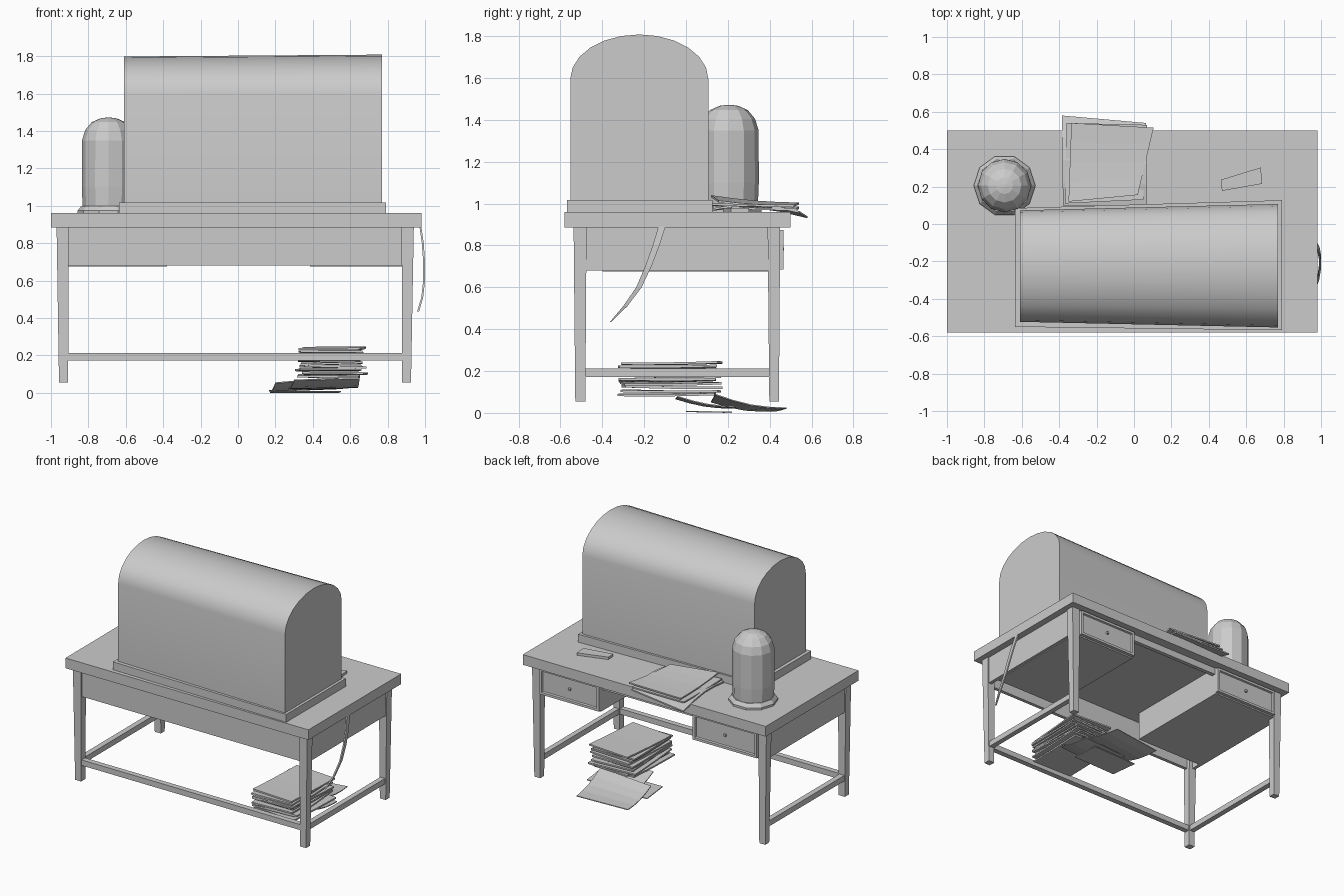
import bpy, bmesh, math, random
from mathutils import Vector

if "Cube" in bpy.data.objects:
    bpy.data.objects.remove(bpy.data.objects["Cube"])

random.seed(4)


def finish(bm, name, smooth=False):
    bmesh.ops.recalc_face_normals(bm, faces=bm.faces)
    me = bpy.data.meshes.new(name)
    bm.to_mesh(me)
    bm.free()
    ob = bpy.data.objects.new(name, me)
    bpy.context.collection.objects.link(ob)
    if smooth:
        bpy.ops.object.select_all(action='DESELECT')
        ob.select_set(True)
        bpy.context.view_layer.objects.active = ob
        bpy.ops.object.shade_smooth_by_angle(angle=math.radians(28))
    return ob


def loft(name, rings, smooth=False):
    """Closed solid through matching rings of points."""
    bm = bmesh.new()
    vs = [[bm.verts.new(p) for p in r] for r in rings]
    n = len(rings[0])
    for a, b in zip(vs, vs[1:]):
        for i in range(n):
            bm.faces.new((a[i], a[(i + 1) % n], b[(i + 1) % n], b[i]))
    bm.faces.new(vs[0])
    bm.faces.new(vs[-1])
    return finish(bm, name, smooth)


def rect(x0, x1, y0, y1, z):
    return [(x0, y0, z), (x1, y0, z), (x1, y1, z), (x0, y1, z)]


def box(name, x0, x1, y0, y1, z0, z1):
    return loft(name, [rect(x0, x1, y0, y1, z0), rect(x0, x1, y0, y1, z1)])


def sheet(name, corners, thick=0.006, sag=0.0, n=4):
    """Thin bent paper spanning four corners (x, y, z)."""
    a, b, c, d = [Vector(p) for p in corners]
    rings = []
    for i in range(n + 1):
        t = i / n
        p, q = a.lerp(d, t), b.lerp(c, t)
        drop = Vector((0, 0, -sag * math.sin(math.pi * t)))
        up = Vector((0, 0, thick))
        rings.append([p + drop, q + drop, q + drop + up, p + drop + up])
    return loft(name, rings)


# Table top
box("table_top", -1.0, 0.98, -0.58, 0.50, 0.885, 0.96)

# Tapered legs
for sx, (tx0, tx1, bx0, bx1) in (("left", (-0.97, -0.905, -0.957, -0.908)),
                                 ("right", (0.875, 0.94, 0.877, 0.925))):
    for sy, y0, y1 in (("front", -0.537, -0.475), ("back", 0.39, 0.45)):
        loft(f"{sy}_{sx}_leg", [rect(bx0, bx1, y0 + .008, y1 - .006, 0.055),
                                rect(tx0, tx1, y0, y1, 0.89)])

# Stretchers: both ends and the front
box("front_stretcher", -0.92, 0.89, -0.525, -0.485, 0.172, 0.213)
box("left_stretcher", -0.955, -0.915, -0.48, 0.40, 0.172, 0.213)
box("right_stretcher", 0.882, 0.92, -0.48, 0.40, 0.172, 0.213)

# Aprons
box("front_apron", -0.92, 0.89, -0.525, -0.50, 0.68, 0.89)
box("left_apron", -0.96, -0.935, -0.48, 0.40, 0.68, 0.89)
box("right_apron", 0.905, 0.93, -0.48, 0.40, 0.68, 0.89)
box("kneehole_rail", -0.40, 0.40, 0.40, 0.43, 0.835, 0.89)

# Drawer boxes, framed fronts and knobs
for side, x0, x1 in (("left", -0.94, -0.38), ("right", 0.385, 0.91)):
    box(f"{side}_drawer_box", x0, x1, -0.40, 0.44, 0.675, 0.89)
    f0, f1 = max(x0 + .035, -0.9), min(x1 - .01, 0.87)
    if side == "left":
        f1 = x1
    else:
        f0 = x0
    bm = bmesh.new()
    bmesh.ops.create_cube(bm, size=1)
    for v in bm.verts:
        v.co = Vector(((f0 + f1) / 2 + v.co.x * (f1 - f0),
                       0.45 + v.co.y * 0.03, 0.78 + v.co.z * 0.19))
    bm.faces.ensure_lookup_table()
    bm.normal_update()
    face = max(bm.faces, key=lambda f: f.normal.y)
    bmesh.ops.inset_region(bm, faces=[face], thickness=0.025)
    bmesh.ops.inset_region(bm, faces=[face], thickness=0.006, depth=-0.012)
    finish(bm, f"{side}_drawer_front")
    m = (f0 + f1) / 2
    box(f"{side}_drawer_knob", m - .008, m + .008, 0.45, 0.468, 0.775, 0.791)

# Plinth under the big case (slightly out of square)
plinth = [(-0.635, -0.55), (0.79, -0.568), (0.79, 0.127), (-0.635, 0.085)]
loft("case_plinth", [[(x, y, z) for x, y in plinth] for z in (0.955, 1.018)])


# Barrel-topped case
def arch(x, yc, hw, rise):
    pts = [(x, yc - hw, 1.01)]
    for i in range(13):
        a = math.pi * (1 - i / 12)
        pts.append((x, yc + hw * math.cos(a), 1.595 + rise * math.sin(a)))
    return pts + [(x, yc + hw, 1.01)]


loft("barrel_case", [arch(-0.61, -0.225, 0.298, 0.203),
                     arch(0.77, -0.223, 0.33, 0.213)], smooth=True)

# Domed jar on its foot ring
def lathe(name, cx, cy, profile, sides):
    return loft(name, [[(cx + r * math.cos(2 * math.pi * i / sides),
                         cy + r * math.sin(2 * math.pi * i / sides), z)
                        for i in range(sides)] for r, z in profile])


lathe("jar_foot", -0.692, 0.205, [(0.165, 0.955), (0.165, 0.975), (0.145, 1.0)], 10)
lathe("jar_dome", -0.692, 0.205,
      [(0.138, 0.98), (0.143, 1.10), (0.142, 1.35), (0.125, 1.405),
       (0.09, 1.447), (0.045, 1.467), (0.008, 1.472)], 12)

# Small card on the table
loft("small_card", [[(x, y, z) for x, y in ((0.465, 0.237), (0.47, 0.177),
                                           (0.685, 0.215), (0.678, 0.302))]
                    for z in (0.958, 0.978)])

# Loose papers on the table, the lowest drooping over the edge
sheet("table_paper_1", [(-0.38, 0.10, 0.963), (0.07, 0.10, 0.963),
                        (0.065, 0.54, 0.955), (-0.385, 0.58, 0.93)], 0.01, -0.03)
sheet("table_paper_2", [(-0.37, 0.11, 0.985), (0.05, 0.13, 0.98),
                        (0.07, 0.53, 0.968), (-0.36, 0.54, 0.975)], 0.01, 0.004)
sheet("table_paper_3", [(-0.35, 0.12, 1.03), (0.02, 0.155, 1.005),
                        (0.105, 0.515, 0.985), (-0.335, 0.54, 0.995)], 0.01, 0.008)

# Stack of papers beneath the table
layers = 10
for i in range(layers):
    z = 0.085 + i * 0.0165
    cx, cy = 0.5 + random.uniform(-.03, .03), -0.08 + random.uniform(-.015, .015)
    a = random.uniform(-0.09, 0.09)
    c = []
    for sx, sy in ((-1, -1), (1, -1), (1, 1), (-1, 1)):
        x, y = sx * 0.165, sy * 0.232
        c.append((cx + x * math.cos(a) - y * math.sin(a),
                  cy + x * math.sin(a) + y * math.cos(a),
                  z + random.uniform(-.006, .006)))
    sheet(f"stack_paper_{i + 1}", c, 0.011, 0.003)

# Slipped sheets on the floor
sheet("floor_paper_1", [(0.20, 0.12, 0.05), (0.60, 0.14, 0.085),
                        (0.555, 0.48, 0.02), (0.165, 0.44, 0.008)], 0.006, 0.018)
sheet("floor_paper_2", [(0.30, -0.05, 0.065), (0.65, -0.04, 0.075),
                        (0.64, 0.24, 0.025), (0.27, 0.22, 0.02)], 0.006, 0.012)
sheet("floor_paper_3", [(0.19, 0.0, 0.004), (0.55, 0.01, 0.004),
                        (0.54, 0.22, 0.0), (0.17, 0.21, 0.0)], 0.006)

# Curved tapering strip hanging from the right edge
path = [(0.975, -0.115, 0.89, .017), (0.988, -0.143, 0.80, .016),
        (0.995, -0.18, 0.70, .015), (0.995, -0.225, 0.60, .013),
        (0.985, -0.29, 0.51, .010), (0.963, -0.36, 0.435, .003)]
loft("hanging_strip", [[(x - .005, y - w, z), (x + .005, y - w, z),
                        (x + .005, y + w, z), (x - .005, y + w, z)]
                       for x, y, z, w in path])
